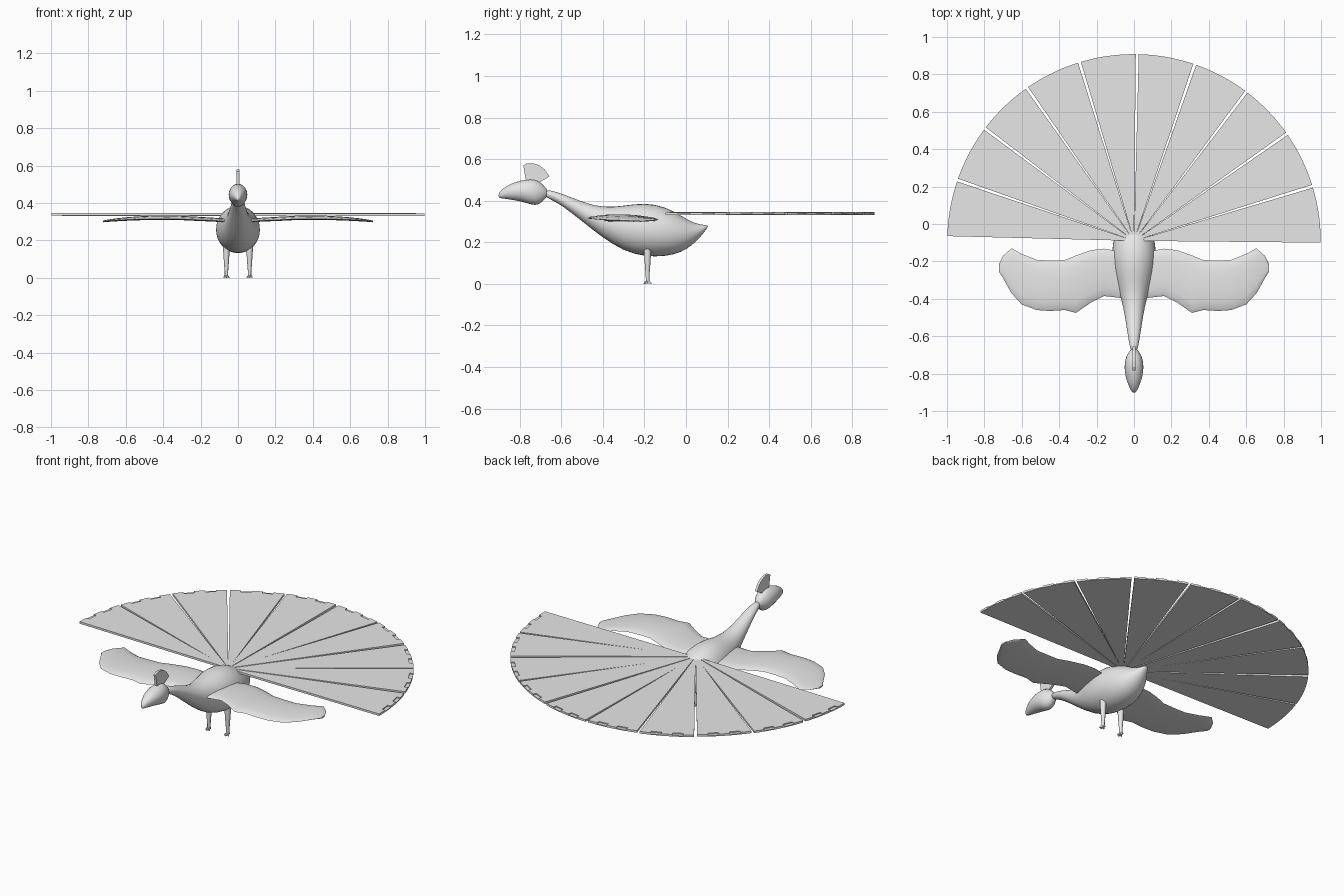
import bpy, bmesh
from math import sin, cos, pi, radians
from mathutils import Vector

cube = bpy.data.objects.get("Cube")
if cube:
    bpy.data.objects.remove(cube, do_unlink=True)

grey = bpy.data.materials.new("plain grey")
grey.use_nodes = True
grey.diffuse_color = (0.8, 0.8, 0.8, 1)
grey.node_tree.nodes["Principled BSDF"].inputs["Base Color"].default_value = (0.8, 0.8, 0.8, 1)


def finish(name, bm, smooth=None, subdivide=0):
    """Turn a bmesh into a named object, smooth below the given angle."""
    bmesh.ops.recalc_face_normals(bm, faces=bm.faces)
    mesh = bpy.data.meshes.new(name)
    bm.to_mesh(mesh)
    bm.free()
    mesh.materials.append(grey)
    if smooth:
        mesh.shade_smooth()
        mesh.set_sharp_from_angle(angle=radians(smooth))
    obj = bpy.data.objects.new(name, mesh)
    bpy.context.collection.objects.link(obj)
    if subdivide:
        mod = obj.modifiers.new("Subdivision", 'SUBSURF')
        mod.levels = mod.render_levels = subdivide
    return obj


def loft(bm, rings):
    """Skin a list of point rings and cap both ends."""
    loops = [[bm.verts.new(p) for p in ring] for ring in rings]
    n = len(loops[0])
    for a, b in zip(loops, loops[1:]):
        for i in range(n):
            j = (i + 1) % n
            bm.faces.new((a[i], a[j], b[j], b[i]))
    bm.faces.new(loops[0])
    bm.faces.new(loops[-1])


def prism(bm, outline, offset):
    """Extrude a flat outline by an offset."""
    offset = Vector(offset)
    loft(bm, [[Vector(p) for p in outline], [Vector(p) + offset for p in outline]])


def rounded_form(name, stations, sides=16):
    """Elliptical rings along y, each given as y, top, bottom, half width."""
    bm = bmesh.new()
    rings = []
    for y, top, bottom, half in stations:
        mid, tall = (top + bottom) / 2, (top - bottom) / 2
        rings.append([(half * cos(2 * pi * i / sides), y,
                       mid + tall * sin(2 * pi * i / sides)) for i in range(sides)])
    loft(bm, rings)
    return finish(name, bm, 60, 1)


# Body with neck
rounded_form("body", [
    (-.68, .45, .42, .014), (-.66, .452, .41, .022), (-.6, .437, .38, .033),
    (-.5, .395, .3, .048), (-.4, .367, .22, .068), (-.3, .378, .155, .103),
    (-.2, .394, .128, .124), (-.1, .375, .128, .118), (-.02, .328, .15, .09),
    (.03, .297, .185, .06), (.07, .286, .225, .034), (.1, .283, .265, .012),
    (.105, .28, .275, .005)])

# Head with beak
rounded_form("head", [
    (-.902, .435, .415, .006), (-.895, .445, .412, .014), (-.87, .47, .408, .028),
    (-.82, .493, .4, .047), (-.77, .505, .388, .054), (-.725, .507, .372, .05),
    (-.695, .487, .388, .036), (-.672, .46, .415, .02), (-.667, .45, .425, .01)], 12)

# Crest plate
bm = bmesh.new()
crest = [(-.77, .495), (-.783, .57), (-.765, .58), (-.735, .58), (-.705, .57),
         (-.68, .55), (-.656, .517), (-.685, .5), (-.72, .48)]
prism(bm, [(-.007, y, z) for y, z in crest], (.014, 0, 0))
finish("crest", bm)

# Wings: x, front edge, back edge, height, dome
wing = [(.03, -.4, -.15, .303, .014), (.1, -.392, -.143, .305, .015),
        (.16, -.385, -.132, .308, .016), (.23, -.42, -.14, .311, .017),
        (.31, -.475, -.168, .315, .018), (.37, -.46, -.193, .316, .019),
        (.45, -.465, -.195, .316, .018), (.52, -.46, -.192, .314, .016),
        (.6, -.43, -.16, .311, .013), (.655, -.37, -.13, .308, .01),
        (.7, -.29, -.17, .305, .006), (.722, -.255, -.215, .303, .003)]
for side, label in ((1, "left"), (-1, "right")):
    bm = bmesh.new()
    rings = []
    for x, front, back, z, dome in wing:
        mid, half = (front + back) / 2, (back - front) / 2
        ring = []
        for i in range(14):
            a = 2 * pi * i / 14
            lift = dome if sin(a) > 0 else .006
            ring.append((side * x, mid + half * cos(a), z + lift * sin(a)))
        rings.append(ring)
    loft(bm, rings)
    finish(label + "_wing", bm, 70)

# Legs and small toes
for side, label in ((1, "left"), (-1, "right")):
    bm = bmesh.new()
    foot = Vector((side * .062, -.185, 0))
    rings = []
    for z, r in ((.19, .018), (.14, .017), (.08, .013), (.03, .009), (.008, .009)):
        rings.append([foot + Vector((r * cos(pi * i / 5), r * sin(pi * i / 5), z))
                      for i in range(10)])
    loft(bm, rings)
    finish(label + "_leg", bm, 50)
    bm = bmesh.new()
    for angle in (-140, -90, -40, 90):
        d = Vector((cos(radians(angle)), sin(radians(angle)), 0))
        across = Vector((-d.y, d.x, 0))
        rings = []
        for along, wide, low, high in ((0, .006, .004, .016), (.013, .004, .001, .011),
                                       (.02, .001, 0, .003)):
            c = foot + d * along
            rings.append([c + across * s * wide + Vector((0, 0, z))
                          for s, z in ((-1, low), (1, low), (1, high), (-1, high))])
        loft(bm, rings)
    finish(label + "_foot", bm)

# Tail fan: ten wedge feathers, each a full plate under a plate with a notched rim
hub = Vector((0, -.09, 0))
reach, gap, steps = .998, .45, 10


def wedge(start, z, thick, notched):
    def point(r, angle):
        return hub + Vector((r * cos(radians(angle)), r * sin(radians(angle)), z))
    first, last = start + gap, start + 18 - gap
    outline = [point(.02, last), point(.02, first)]
    for i in range(steps + 1):
        angle = first + (last - first) * i / steps
        if notched and i in (2, 6):
            outline.append(point(reach, angle))
        cut = notched and (2 <= i < 5 or 6 <= i < 9)
        outline.append(point(reach - (.02 if cut else 0), angle))
        if notched and i in (4, 8):
            outline.append(point(reach, angle))
    prism(bm, outline, (0, 0, thick))


for k in range(10):
    bm = bmesh.new()
    base = .332 + .002 * (k % 2)
    wedge(-1 + 18 * k, base, .006, False)
    wedge(-1 + 18 * k, base + .006, .006, True)
    finish("tail_feather_%d" % (k + 1), bm)
